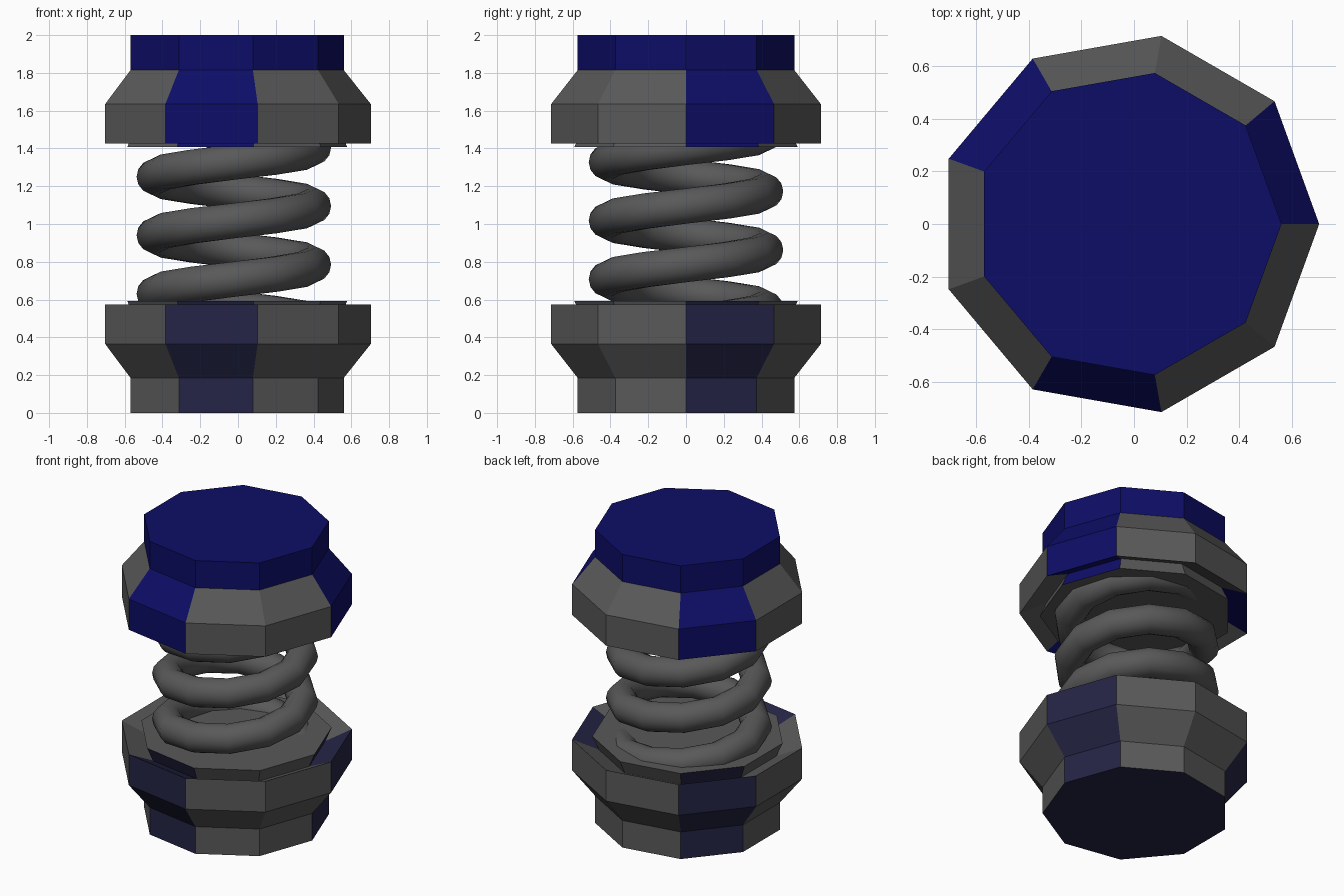
import bpy, bmesh, math

if "Cube" in bpy.data.objects:
    bpy.data.objects.remove(bpy.data.objects["Cube"])

CX = -0.022      # nine-sided parts are centred by their bounding box
SIDES = 9


def material(name, rgb):
    m = bpy.data.materials.new(name)
    m.diffuse_color = (*rgb, 1.0)
    m.use_nodes = True
    m.node_tree.nodes["Principled BSDF"].inputs["Base Color"].default_value = m.diffuse_color
    return m


grey = material("steel_grey", (0.10, 0.10, 0.10))
blue = material("deep_blue", (0.004, 0.004, 0.135))
navy = material("dark_navy", (0.018, 0.018, 0.062))


def finish(name, bm, mats):
    bmesh.ops.recalc_face_normals(bm, faces=bm.faces[:])
    me = bpy.data.meshes.new(name)
    bm.to_mesh(me)
    bm.free()
    for m in mats:
        me.materials.append(m)
    ob = bpy.data.objects.new(name, me)
    bpy.context.collection.objects.link(ob)
    return ob


# Profile of one end cap (radius, height): foot, flare, rim, groove, seat disc
PROFILE = [(0.582, 0.0), (0.582, 0.185), (0.725, 0.365), (0.725, 0.575),
           (0.56, 0.50), (0.60, 0.592)]


def end_cap(name, accent, flip, whole_foot):
    bm = bmesh.new()
    rings = []
    for r, z in PROFILE:
        rings.append([bm.verts.new((CX + r * math.cos(2 * math.pi * i / SIDES),
                                    r * math.sin(2 * math.pi * i / SIDES),
                                    2 - z if flip else z)) for i in range(SIDES)])
    for level, (a, b) in enumerate(zip(rings, rings[1:])):
        for i in range(SIDES):
            j = (i + 1) % SIDES
            f = bm.faces.new((a[i], a[j], b[j], b[i]))
            # every third sector is an accent panel
            f.material_index = int(i % 3 == 0 or (whole_foot and level == 0))
    bm.faces.new(rings[0]).material_index = 1
    bm.faces.new(rings[-1]).material_index = 0
    return finish(name, bm, [grey, accent])


end_cap("lower_cap", navy, False, False)
end_cap("upper_cap", blue, True, True)


# Coil spring between the caps
def coil(name, radius, tube, pitch, z_at_zero, z0, z1, steps=12, around=14):
    bm = bmesh.new()
    k0 = math.ceil((z0 - z_at_zero) / pitch * steps)
    k1 = math.floor((z1 - z_at_zero) / pitch * steps)
    slope = math.atan(pitch / (2 * math.pi * radius))
    rings = []
    for k in range(k0, k1 + 1):
        t = 2 * math.pi * k / steps
        c, s = math.cos(t), math.sin(t)
        ring = []
        for n in range(around):
            p = 2 * math.pi * n / around
            u, v = tube * math.cos(p), tube * math.sin(p)
            w = -v * math.sin(slope)          # tilt section along the helix
            ring.append(bm.verts.new((CX + (radius + u) * c - w * s,
                                      (radius + u) * s + w * c,
                                      z_at_zero + pitch * k / steps + v * math.cos(slope))))
        rings.append(ring)
    for a, b in zip(rings, rings[1:]):
        for n in range(around):
            m = (n + 1) % around
            bm.faces.new((a[n], b[n], b[m], a[m])).smooth = True
    bm.faces.new(rings[0])
    bm.faces.new(rings[-1])
    return finish(name, bm, [grey])


coil("coil_spring", 0.42, 0.095, 0.31, 0.785, 0.46, 1.54)
